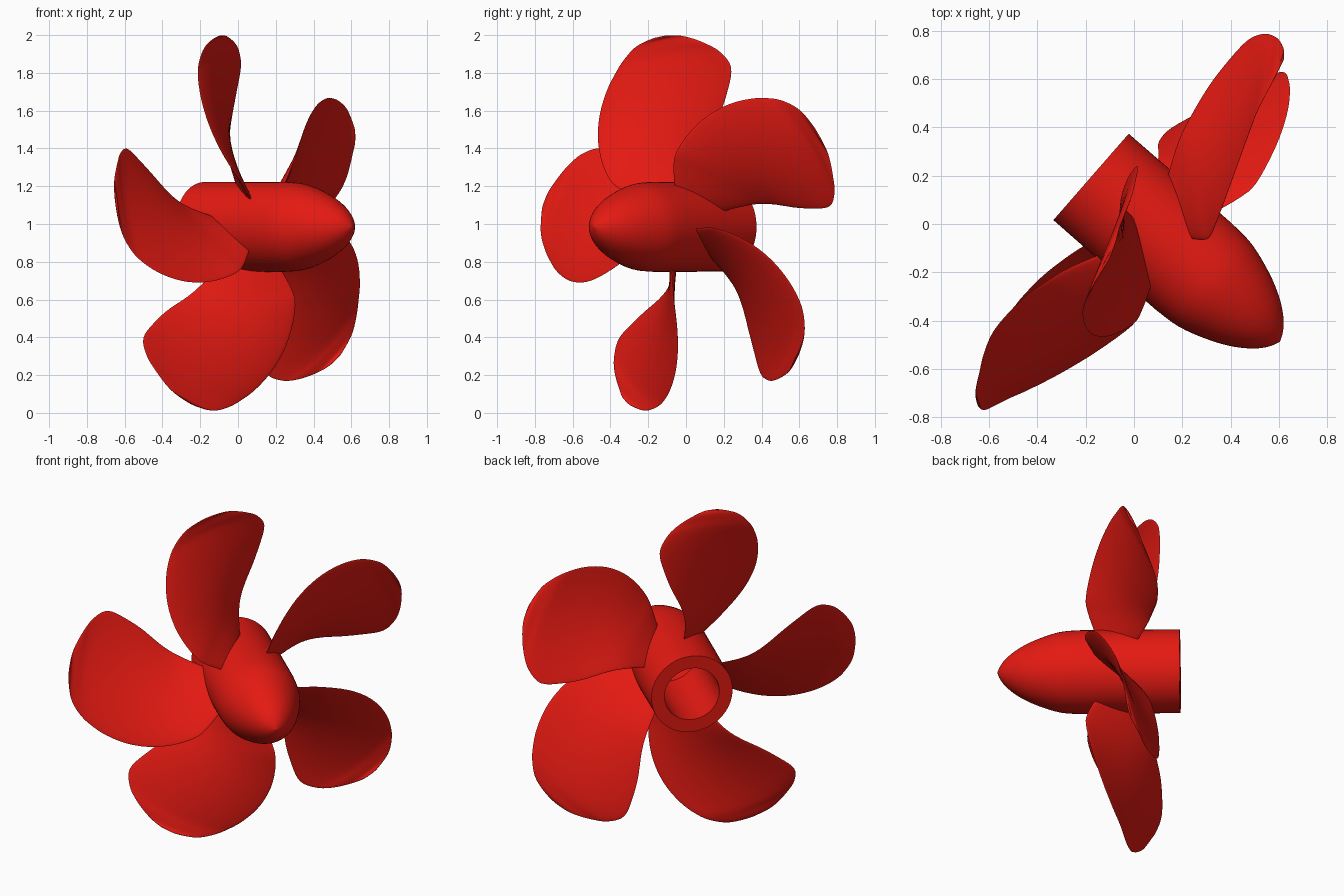
import bpy, bmesh, math
from mathutils import Vector

if "Cube" in bpy.data.objects:
    bpy.data.objects.remove(bpy.data.objects["Cube"])

YAW = math.radians(48.9)
CENTRE = Vector((0.03 * math.cos(YAW), 0.03 * math.sin(YAW), 0.985))

red = bpy.data.materials.new("red_paint")
red.diffuse_color = (0.78, 0.01, 0.006, 1)
red.use_nodes = True
red.node_tree.nodes["Principled BSDF"].inputs["Base Color"].default_value = red.diffuse_color


def finish(name, bm, angle):
    """Turn a bmesh (shaft along local -y) into a placed, smooth object."""
    bmesh.ops.recalc_face_normals(bm, faces=bm.faces)
    me = bpy.data.meshes.new(name)
    bm.to_mesh(me)
    bm.free()
    ob = bpy.data.objects.new(name, me)
    bpy.context.collection.objects.link(ob)
    me.materials.append(red)
    ob.location = CENTRE
    ob.rotation_euler.z = YAW
    bpy.ops.object.select_all(action='DESELECT')
    ob.select_set(True)
    bpy.context.view_layer.objects.active = ob
    bpy.ops.object.shade_smooth_by_angle(angle=math.radians(angle))
    return ob


def spline(rows, steps):
    """Catmull-Rom through rows of numbers."""
    out = []
    n = len(rows)
    for i in range(n - 1):
        p = [rows[max(0, min(n - 1, i + k))] for k in (-1, 0, 1, 2)]
        for j in range(steps):
            t = j / steps
            out.append([0.5 * (2 * b + (c - a) * t + (2 * a - 5 * b + 4 * c - d) * t * t
                               + (3 * b - a - 3 * c + d) * t ** 3)
                        for a, b, c, d in zip(*p)])
    out.append(list(rows[-1]))
    return out


# Hub: pointed nose, straight barrel, hollow rear bore; (distance forward, radius)
nose = spline([(0.30, 0.238), (0.42, 0.228), (0.55, 0.187), (0.65, 0.138),
               (0.72, 0.085), (0.757, 0.04), (0.775, 0)], 4)
profile = [(0.33, 0), (0.32, 0.09), (0.27, 0.16), (-0.262, 0.16),
           (-0.262, 0.237), (0.0, 0.238)] + nose
bm = bmesh.new()
vs = [bm.verts.new((r, -s, 0)) for s, r in profile]
es = [bm.edges.new(p) for p in zip(vs, vs[1:])]
bmesh.ops.spin(bm, geom=vs + es, cent=(0, 0, 0), axis=(0, 1, 0),
               angle=math.tau, steps=64, use_duplicate=False)
bmesh.ops.remove_doubles(bm, verts=bm.verts, dist=0.0005)
finish("hub", bm, 35)

# Blade outline: radius, one edge (angle, forward), other edge (angle, forward)
OUTLINE = [
    (0.20, 95, -0.01, 140, 0.215),
    (0.24, 93, -0.03, 141.5, 0.225),
    (0.34, 91, -0.075, 143.5, 0.258),
    (0.43, 88.5, -0.105, 142.5, 0.270),
    (0.60, 82, -0.14, 137, 0.232),
    (0.745, 79.5, -0.15, 130.6, 0.18),
    (0.86, 79.3, -0.145, 124, 0.125),
    (0.93, 83, -0.115, 119, 0.085),
    (0.97, 87.5, -0.08, 115.5, 0.065),
    (1.01, 94, -0.04, 110.5, 0.045),
    (1.023, 98, -0.005, 106, 0.03),
    (1.027, 101, 0.01, 103, 0.018),
]
ROWS = spline(OUTLINE, 4)
COLS = 20


def point(row, c, turn):
    r, a0, s0, a1, s1 = row
    a = math.radians(a0 + (a1 - a0) * c + turn)
    return Vector((r * math.cos(a), -(s0 + (s1 - s0) * c), r * math.sin(a)))


def blade(name, turn):
    bm = bmesh.new()
    rings = []
    for i, row in enumerate(ROWS):
        before, after = ROWS[max(i - 1, 0)], ROWS[min(i + 1, len(ROWS) - 1)]
        half = 0.017 - 0.011 * (row[0] - 0.2) / 0.83
        front, back = [], []
        for k in range(COLS + 1):
            c = 0.5 - 0.5 * math.cos(math.pi * k / COLS)
            p = point(row, c, turn)
            across = point(row, c + 0.01, turn) - point(row, c - 0.01, turn)
            along = point(after, c, turn) - point(before, c, turn)
            nrm = across.cross(along).normalized()
            h = half * math.sqrt(max(0, 4 * c * (1 - c)))
            if i == len(ROWS) - 1:
                h *= 0.3
            front.append(p + nrm * h)
            back.append(p - nrm * h)
        rings.append([bm.verts.new(p) for p in front + back[-2:0:-1]])
    n = len(rings[0])
    for a, b in zip(rings, rings[1:]):
        for k in range(n):
            bm.faces.new((a[k], a[(k + 1) % n], b[(k + 1) % n], b[k]))
    bm.faces.new(rings[0])
    bm.faces.new(rings[-1])
    finish(name, bm, 60)


# Five equal blades around the hub
for i in range(5):
    blade(f"blade_{i + 1}", 72 * i)
